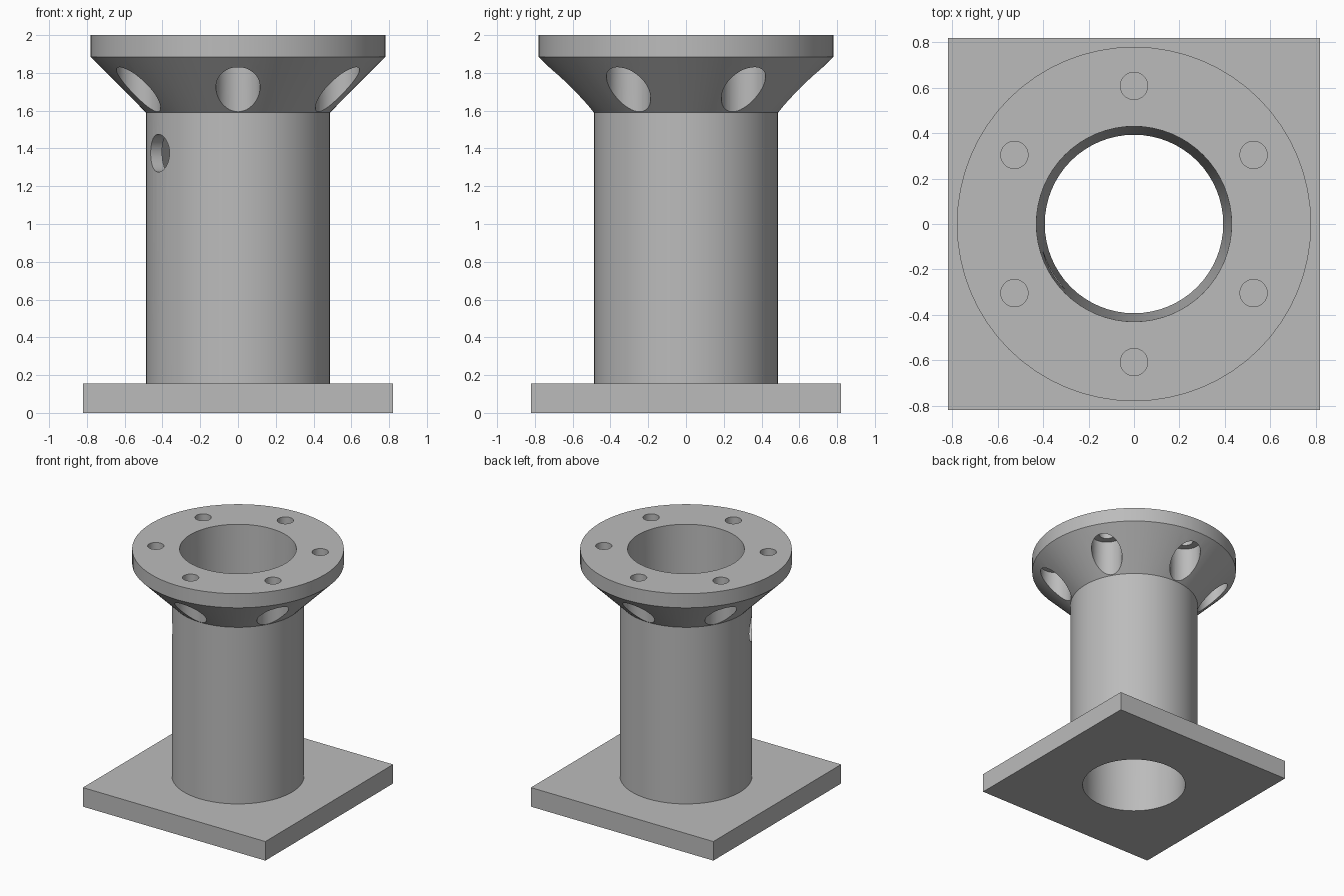
import bpy
import bmesh
import math
from mathutils import Matrix, Vector

cube = bpy.data.objects.get("Cube")
if cube:
    bpy.data.objects.remove(cube, do_unlink=True)

SEGMENTS = 64
HEIGHT = 2.0
PLATE_TOP = 0.155
PLATE_WIDTH = 1.64
FLANGE_BOTTOM = 1.885
NECK_Z = 1.59
TUBE_R = 0.487
FLANGE_R = 0.78
BORE_BOTTOM_R, BORE_TOP_R = 0.393, 0.43
BOLT_CIRCLE_R = 0.608

metal = bpy.data.materials.new("plain grey metal")
metal.use_nodes = True
grey = (0.5, 0.5, 0.5, 1)
metal.diffuse_color = grey
metal.node_tree.nodes["Principled BSDF"].inputs["Base Color"].default_value = grey


def new_object(name, bm):
    bmesh.ops.recalc_face_normals(bm, faces=bm.faces)
    mesh = bpy.data.meshes.new(name)
    bm.to_mesh(mesh)
    bm.free()
    mesh.materials.append(metal)
    obj = bpy.data.objects.new(name, mesh)
    bpy.context.collection.objects.link(obj)
    return obj


def bore_radius(z):
    return BORE_BOTTOM_R + (BORE_TOP_R - BORE_BOTTOM_R) * z / HEIGHT


def lathe(name, profile):
    """Revolve a closed (radius, z) profile around the z axis."""
    bm = bmesh.new()
    rings = []
    for i in range(SEGMENTS):
        a = 2 * math.pi * i / SEGMENTS
        rings.append([bm.verts.new((r * math.cos(a), r * math.sin(a), z))
                      for r, z in profile])
    for i, ring in enumerate(rings):
        following = rings[(i + 1) % SEGMENTS]
        for j in range(len(profile)):
            k = (j + 1) % len(profile)
            bm.faces.new((ring[j], following[j], following[k], ring[k]))
    return new_object(name, bm)


def rod(bm, start, end, r1, r2=None, segments=48):
    """Add a capped cylinder or cone between two points."""
    start, end = Vector(start), Vector(end)
    axis = end - start
    turn = axis.to_track_quat("Z", "Y").to_matrix().to_4x4()
    bmesh.ops.create_cone(
        bm, cap_ends=True, segments=segments, radius1=r1, radius2=r2 or r1,
        depth=axis.length,
        matrix=Matrix.Translation((start + end) / 2) @ turn)


def cut(target, bm):
    """Subtract the shapes in bm from the target, then drop the cutter."""
    cutter = new_object("cutter", bm)
    cutter.hide_render = True
    mod = target.modifiers.new("cut", "BOOLEAN")
    mod.operation = "DIFFERENCE"
    mod.solver = "EXACT"
    mod.object = cutter
    bpy.context.view_layer.objects.active = target
    bpy.ops.object.modifier_apply(modifier=mod.name)
    bpy.data.objects.remove(cutter, do_unlink=True)


# Square base plate with the bore running through it
bm = bmesh.new()
bmesh.ops.create_cube(bm, size=1, matrix=(
    Matrix.Translation((0, 0, PLATE_TOP / 2))
    @ Matrix.Diagonal((PLATE_WIDTH, PLATE_WIDTH, PLATE_TOP, 1))))
base_plate = new_object("base_plate", bm)
bm = bmesh.new()
rod(bm, (0, 0, -0.1), (0, 0, 0.3), bore_radius(-0.1), bore_radius(0.3), SEGMENTS)
cut(base_plate, bm)

# Tube, flared neck and flange with a slightly tapered bore
column = lathe("flanged_column", [
    (bore_radius(PLATE_TOP), PLATE_TOP),
    (TUBE_R, PLATE_TOP),
    (TUBE_R, NECK_Z),
    (FLANGE_R, FLANGE_BOTTOM),
    (FLANGE_R, HEIGHT),
    (BORE_TOP_R, HEIGHT)])

# Six bolt holes, each with a wide clearance pocket below the flange
pockets, bolts = bmesh.new(), bmesh.new()
for i in range(6):
    a = math.radians(30 + 60 * i)
    x, y = BOLT_CIRCLE_R * math.cos(a), BOLT_CIRCLE_R * math.sin(a)
    rod(pockets, (x, y, 1.5), (x, y, FLANGE_BOTTOM), 0.117)
    rod(bolts, (x, y, 1.7), (x, y, 2.1), 0.06)
cut(column, pockets)
cut(column, bolts)

# Radial hole through one side of the tube
a = math.radians(210)
out = Vector((math.cos(a), math.sin(a), 0))
up = Vector((0, 0, 1.375))
bm = bmesh.new()
rod(bm, out * 0.2 + up, out * 0.7 + up, 0.1)
cut(column, bm)

# Smooth shading with crisp edges
bpy.ops.object.select_all(action="DESELECT")
for obj in (base_plate, column):
    obj.select_set(True)
bpy.context.view_layer.objects.active = column
bpy.ops.object.shade_smooth_by_angle(angle=math.radians(30))
